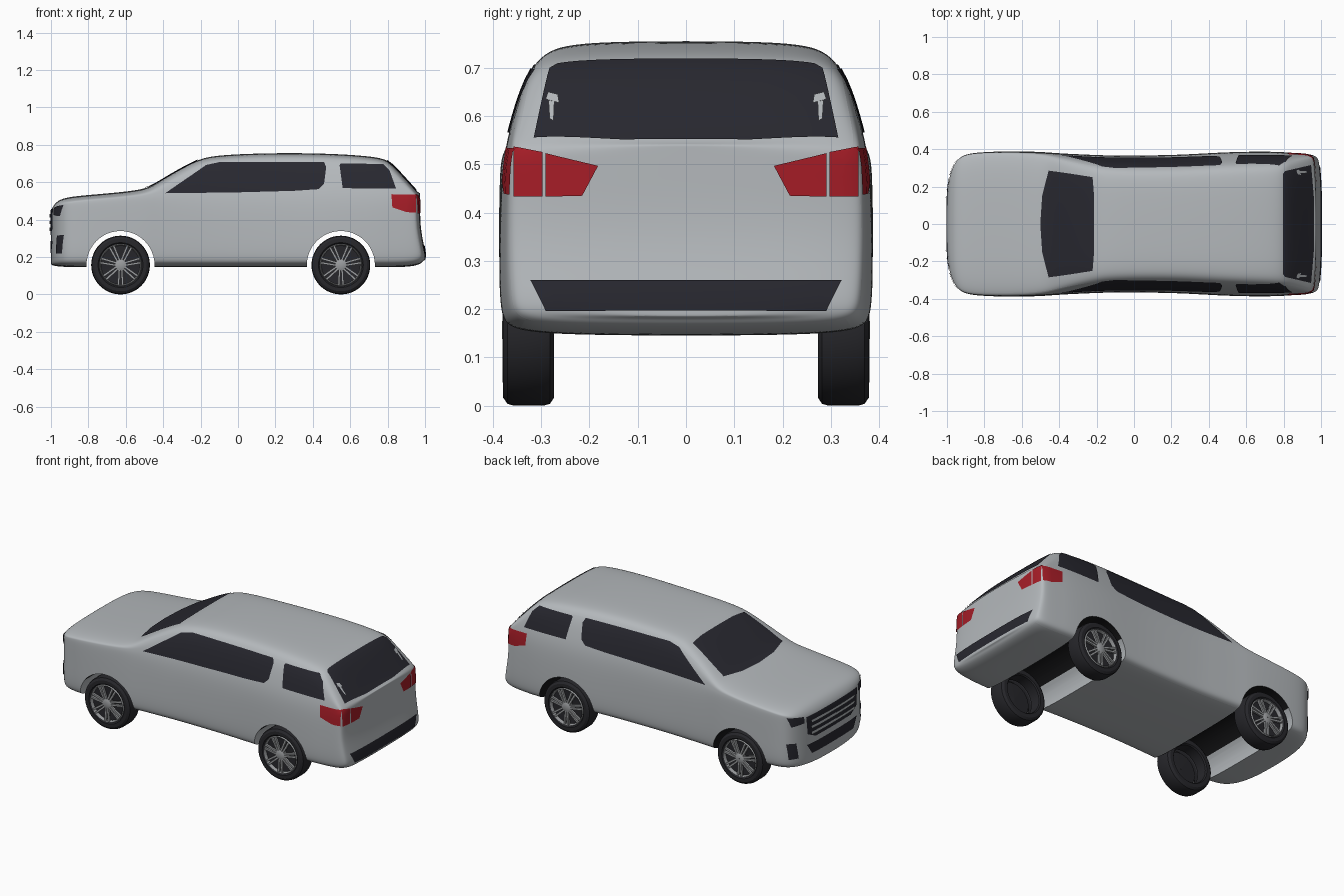
import bpy, bmesh
from math import pi, cos, sin, hypot
from mathutils import Vector, Matrix
from mathutils.bvhtree import BVHTree

if "Cube" in bpy.data.objects:
    bpy.data.objects.remove(bpy.data.objects["Cube"])


def material(name, r, g, b):
    m = bpy.data.materials.new(name)
    m.use_nodes = True
    m.diffuse_color = (r, g, b, 1)
    m.node_tree.nodes["Principled BSDF"].inputs["Base Color"].default_value = (r, g, b, 1)
    return m


silver = material("silver paint", .46, .485, .505)
glass = material("dark glass", .021, .021, .029)
red = material("lamp red", .38, .012, .02)
rubber = material("tyre rubber", .02, .02, .024)
black = material("wheel well black", .008, .008, .009)
alloy = material("alloy grey", .33, .34, .35)


def make(name, bm, *mats):
    me = bpy.data.meshes.new(name)
    bm.to_mesh(me)
    bm.free()
    ob = bpy.data.objects.new(name, me)
    bpy.context.collection.objects.link(ob)
    for m in mats:
        me.materials.append(m)
    bpy.ops.object.select_all(action='DESELECT')
    ob.select_set(True)
    bpy.context.view_layer.objects.active = ob
    bpy.ops.object.shade_smooth_by_angle(angle=.6)
    return ob


def lerp_table(table, z):
    for (z0, v0), (z1, v1) in zip(table, table[1:]):
        if z <= z1:
            return v0 + (v1 - v0) * max(0, (z - z0) / (z1 - z0))
    return table[-1][1]


# Body: stations along the length (x, bottom, top, half width)
stations = [(-1.0, .16, .44, .13), (-.992, .155, .465, .235), (-.968, .15, .495, .312),
            (-.932, .147, .512, .36), (-.87, .145, .523, .382),
            (-.7, .145, .537, .389), (-.55, .145, .552, .388),
            (-.47, .145, .57, .384), (-.4, .145, .615, .378), (-.23, .145, .713, .37),
            (-.15, .145, .736, .367), (0, .145, .748, .366), (.25, .145, .754, .369),
            (.5, .145, .75, .386), (.7, .145, .737, .388), (.79, .145, .721, .385),
            (.83, .145, .69, .382), (.935, .148, .573, .375), (.953, .165, .553, .366),
            (.962, .178, .545, .345), (.97, .183, .54, .26), (.974, .185, .538, .13)]
tumblehome = [(.48, 1), (.56, .955), (.63, .905), (.7, .845), (.75, .79)]


def section(x, zb, zt, w):
    belt = min(.5, zt - .05)
    h = zt - belt
    z6 = zt - .016 - .04 * h
    side = lambda z: w * lerp_table(tumblehome, z)
    half = [(.65 * w, zb), (.95 * w, zb + .012), (w, zb + .045), (w, zb + .55 * (belt - zb)),
            (side(belt), belt), (side(belt + .4 * h), belt + .4 * h),
            (side(z6), z6), (side(z6) * .82, zt - .003), (side(z6) * .4, zt + .003)]
    return [(x + (.028 if x > .95 and z < .25 else 0), y, z) for y, z in half]


bm = bmesh.new()
rings = []
for st in stations:
    half = section(*st)
    right = [bm.verts.new((x, -y, z)) for x, y, z in half]
    left = [bm.verts.new(p) for p in half]
    rings.append(right + left[::-1])
n = len(rings[0])
for a, b in zip(rings, rings[1:]):
    for i in range(n):
        j = (i + 1) % n
        bm.faces.new((a[i], a[j], b[j], b[i]))
for ring in (rings[0], rings[-1]):
    for i in range(n // 2 - 1):
        bm.faces.new((ring[i], ring[i + 1], ring[n - 2 - i], ring[n - 1 - i]))
bmesh.ops.recalc_face_normals(bm, faces=bm.faces)
body = make("body_shell", bm, silver, black)
sub = body.modifiers.new("round", 'SUBSURF')
sub.levels = sub.render_levels = 3
bpy.ops.object.modifier_apply(modifier=sub.name)

# Wheel wells cut across the body
WHEEL_X, WHEEL_Z, ARCH = (-.628, .55), .157, .182
for wx in WHEEL_X:
    bm = bmesh.new()
    bmesh.ops.create_cone(bm, cap_ends=True, segments=48, radius1=ARCH, radius2=ARCH, depth=1,
                          matrix=Matrix.Translation((wx, 0, WHEEL_Z)) @ Matrix.Rotation(pi / 2, 4, 'X'))
    cutter = make("well_cutter", bm)
    cutter.hide_render = True
    bpy.context.view_layer.objects.active = body
    cut = body.modifiers.new("well", 'BOOLEAN')
    cut.operation, cut.solver, cut.object = 'DIFFERENCE', 'EXACT', cutter
    bpy.ops.object.modifier_apply(modifier=cut.name)
    bpy.data.objects.remove(cutter)
for p in body.data.polygons:
    p.material_index = 0
    for wx in WHEEL_X:
        d = hypot(p.center.x - wx, p.center.z - WHEEL_Z)
        if d < ARCH + .002 and abs(p.normal.y) < .1 and p.normal.x < .8:
            p.material_index = 1
bpy.ops.object.select_all(action='DESELECT')
body.select_set(True)
bpy.ops.object.shade_smooth_by_angle(angle=.6)
bm = bmesh.new()
bm.from_mesh(body.data)
surface = BVHTree.FromBMesh(bm)
bm.free()


# Thin plate: a flat outline pressed onto the body along one axis
def plate(name, outline, axis, sign, mat, lift=.004, step=.025):
    bm = bmesh.new()
    others = [k for k in range(3) if k != axis]
    ray = Vector([sign if k == axis else 0 for k in range(3)])
    verts = []
    for p in outline:
        co = Vector()
        co[others[0]], co[others[1]] = p
        verts.append(bm.verts.new(co))
    bm.faces.new(verts)
    for k in others:
        normal = Vector([float(i == k) for i in range(3)])
        for i in range(-40, 41):
            bmesh.ops.bisect_plane(bm, geom=bm.verts[:] + bm.edges[:] + bm.faces[:],
                                   plane_co=normal * i * step, plane_no=normal)
    bmesh.ops.triangulate(bm, faces=bm.faces)
    for v in bm.verts:
        hit, nor, _, _ = surface.ray_cast(v.co + ray * 2, -ray)
        if hit is None:
            hit, nor, _, _ = surface.find_nearest(v.co + ray)
        v.co = hit + nor * lift
    bm.normal_update()
    if sum(f.normal.dot(ray) for f in bm.faces) < 0:
        bmesh.ops.reverse_faces(bm, faces=bm.faces)
    make(name, bm, mat)


def mirrored(half):
    return half + [(-y, z) for y, z in reversed(half)]


# Windows
front_glass = [(-.39, .54), (0, .545), (.3, .553), (.43, .562), (.46, .59), (.472, .68),
               (.46, .705), (-.1, .705), (-.17, .69)]
rear_glass = [(.56, .567), (.845, .565), (.81, .66), (.775, .695), (.55, .698), (.543, .69)]
side_lamp = [(.825, .465), (.9, .44), (.95, .437), (.95, .532), (.82, .535)]
for s, side in ((1, "left"), (-1, "right")):
    plate(side + "_door_window", front_glass, 1, s, glass)
    plate(side + "_quarter_window", rear_glass, 1, s, glass)
    plate(side + "_side_lamp", side_lamp, 1, s, red)
    # Lamps, intakes and hinges on the two ends
    for name, pts, d, m, lift in (
            ("tail_lamp_outer", [(.297, .433), (.355, .433), (.355, .535), (.297, .525)], 1, red, .004),
            ("tail_lamp_inner", [(.215, .435), (.291, .433), (.291, .523), (.182, .497)], 1, red, .004),
            ("window_hinge", [(.262, .622), (.29, .63), (.285, .645), (.265, .64)], 1, silver, .008),
            ("hinge_stem", [(.274, .585), (.282, .59), (.284, .628), (.272, .625)], 1, silver, .008),
            ("headlamp", [(.26, .425), (.335, .418), (.353, .478), (.26, .462)], -1, glass, .004),
            ("fog_intake", [(.295, .22), (.345, .22), (.355, .318), (.31, .315)], -1, glass, .004)):
        plate(side + "_" + name, [(y * s, z) for y, z in pts], 0, d, m, lift)

plate("windshield", [(-.5, 0), (-.49, .15), (-.455, .285), (-.36, .272), (-.22, .25), (-.212, .15),
                     (-.212, -.15), (-.22, -.25), (-.36, -.272), (-.455, -.285), (-.49, -.15)],
      2, 1, glass)
half_window = [(.96, .13), (.944, .315), (.805, .282), (.794, .265)]
plate("rear_window", half_window + [(x, -y) for x, y in reversed(half_window)], 2, 1, glass)
plate("rear_bumper_panel", mirrored([(.29, .197), (.322, .26)]), 0, 1, glass)

# Grille with bars and lower intake
plate("grille", mirrored([(.17, .318), (.235, .35), (.245, .455)]), 0, -1, glass)
plate("lower_intake", mirrored([(.2, .222), (.24, .285)]), 0, -1, glass)
for i in range(3):
    z = .34 + i * .036
    plate("grille_bar", mirrored([(.205, z), (.21, z + .017)]), 0, -1, silver, .009)


# Wheels
def lathe(bm, profile, mat_index, steps=48):
    rows = [[bm.verts.new((r * cos(2 * pi * i / steps), y, r * sin(2 * pi * i / steps)))
             for i in range(steps)] for y, r in profile]
    for a, b in zip(rows, rows[1:]):
        for i in range(steps):
            j = (i + 1) % steps
            bm.faces.new((a[i], a[j], b[j], b[i])).material_index = mat_index


def wheel(name, x, s):
    bm = bmesh.new()
    # tyre with hollow barrel
    lathe(bm, [(.02, .112), (-.046, .112), (-.053, .118), (-.053, .14), (-.044, .153),
               (-.03, .157), (.03, .157), (.044, .153), (.053, .14), (.053, .12), (.046, .113)], 0)
    # rim lip, dish and hub
    lathe(bm, [(.046, .113), (.054, .109), (.034, .104)], 1)
    lathe(bm, [(.034, .104), (.028, .001)], 0)
    lathe(bm, [(.03, .031), (.05, .029), (.055, .018), (.055, .001)], 1)
    # paired spokes
    for i in range(7):
        turn = Matrix.Rotation(2 * pi * i / 7 + pi / 2, 4, 'Y')
        for k in (-1, 1):
            m = turn @ Matrix.Translation((.064, .045, k * .009)) @ Matrix.Rotation(-k * .06, 4, 'Y')
            box = bmesh.ops.create_cube(bm, size=1, matrix=m @ Matrix.Diagonal((.088, .012, .011, 1)))
            for f in {f for v in box["verts"] for f in v.link_faces}:
                f.material_index = 1
    bmesh.ops.recalc_face_normals(bm, faces=bm.faces)
    ob = make(name, bm, rubber, alloy)
    ob.location = (x, s * .326, WHEEL_Z)
    ob.rotation_euler.z = 0 if s > 0 else pi


for x, end in zip(WHEEL_X, ("front", "rear")):
    for s, side in ((1, "left"), (-1, "right")):
        wheel(f"{end}_{side}_wheel", x, s)
